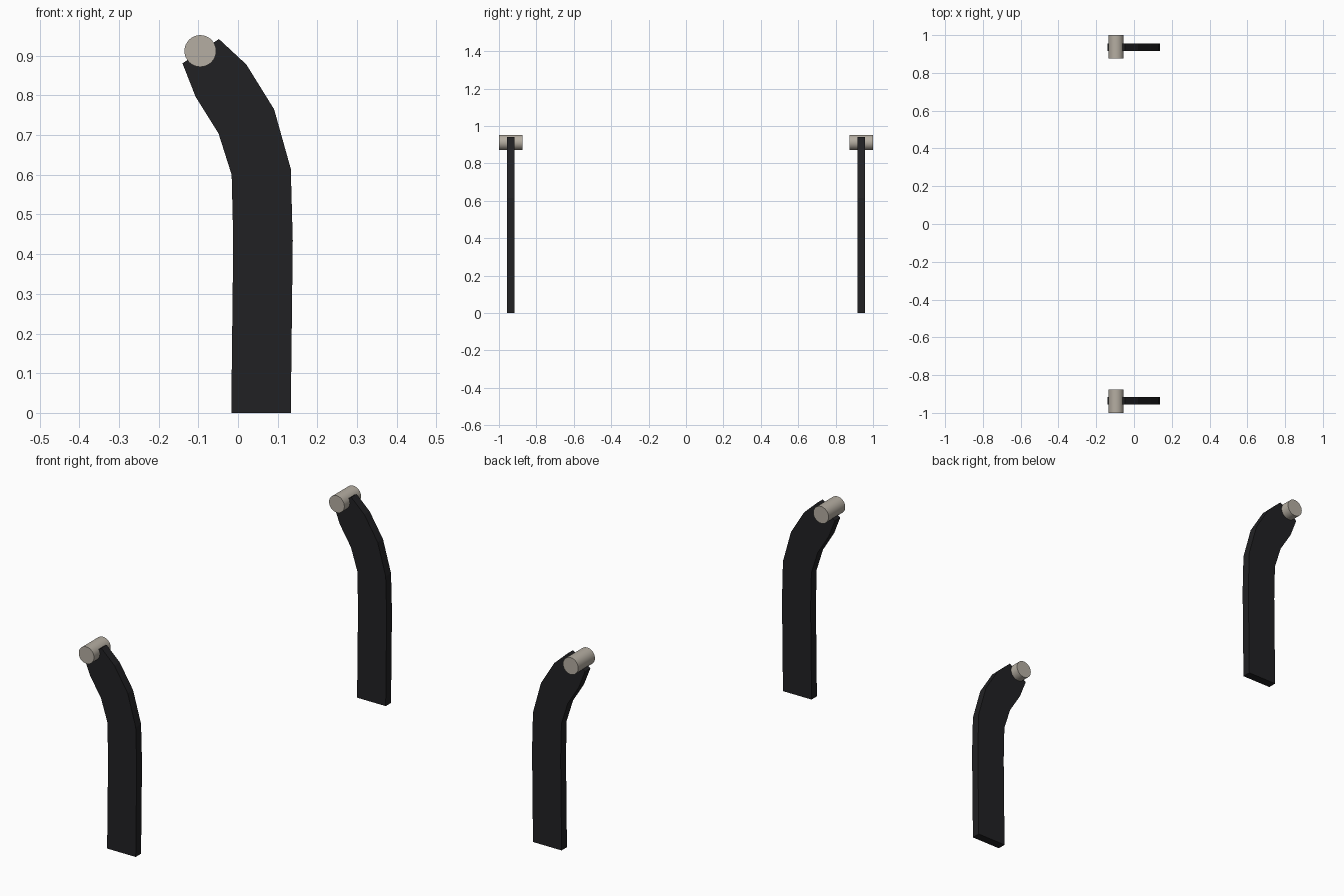
import bpy, bmesh, math

if "Cube" in bpy.data.objects:
    bpy.data.objects.remove(bpy.data.objects["Cube"])

# Side outline of the curved arm (x, z)
OUTLINE = [(-0.017, 0), (0.133, 0), (0.138, 0.435), (0.133, 0.615),
           (0.091, 0.765), (0.021, 0.878), (-0.048, 0.942), (-0.14, 0.881),
           (-0.107, 0.797), (-0.049, 0.704), (-0.016, 0.6), (-0.012, 0.435)]
ARM_Y, ARM_THICK = 0.936, 0.04


def material(name, color):
    mat = bpy.data.materials.new(name)
    mat.diffuse_color = color
    mat.use_nodes = True
    mat.node_tree.nodes["Principled BSDF"].inputs["Base Color"].default_value = mat.diffuse_color
    return mat


def arm(name, y, mat):
    bm = bmesh.new()
    face = bm.faces.new([bm.verts.new((x, y - ARM_THICK / 2, z)) for x, z in OUTLINE])
    out = bmesh.ops.extrude_face_region(bm, geom=[face])
    verts = [g for g in out["geom"] if isinstance(g, bmesh.types.BMVert)]
    bmesh.ops.translate(bm, verts=verts, vec=(0, ARM_THICK, 0))
    bmesh.ops.recalc_face_normals(bm, faces=bm.faces)
    mesh = bpy.data.meshes.new(name)
    bm.to_mesh(mesh)
    bm.free()
    mesh.materials.append(mat)
    bpy.context.collection.objects.link(bpy.data.objects.new(name, mesh))


def pin(name, y, mat):
    bpy.ops.mesh.primitive_cylinder_add(vertices=32, radius=0.04, depth=0.125,
                                        location=(-0.095, y, 0.912),
                                        rotation=(math.pi / 2, 0, 0))
    obj = bpy.context.object
    obj.name = name
    obj.data.materials.append(mat)
    bpy.ops.object.shade_smooth_by_angle(angle=math.radians(30))


black = material("black", (0.015, 0.015, 0.017, 1))
beige = material("warm_grey", (0.46, 0.42, 0.36, 1))

# Matching arm and pivot pin on each side
for side, s in (("front", -1), ("back", 1)):
    arm(side + "_arm", s * ARM_Y, black)
    pin(side + "_pivot_pin", s * 0.9375, beige)
